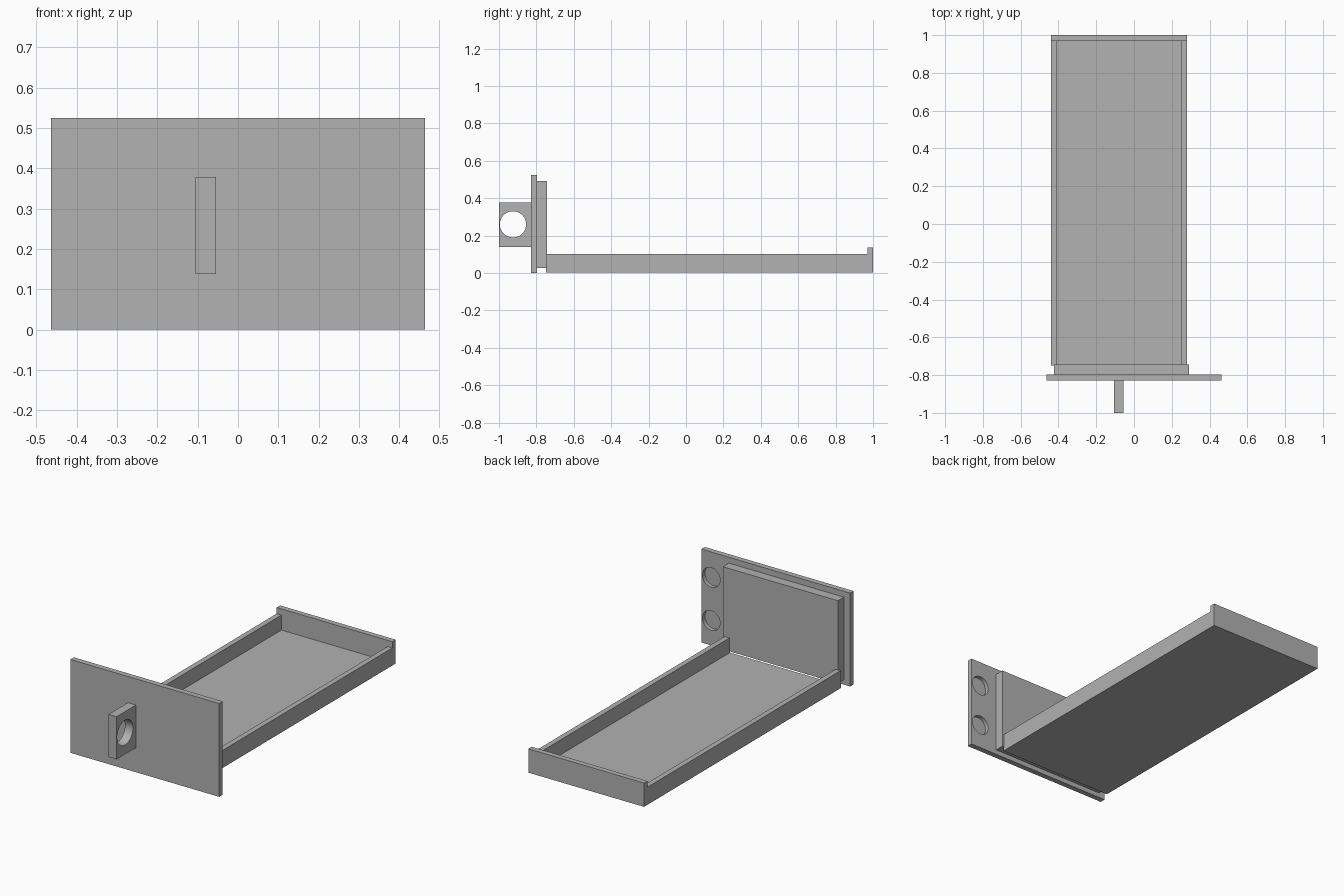
import bpy
import math

if "Cube" in bpy.data.objects:
    bpy.data.objects.remove(bpy.data.objects["Cube"], do_unlink=True)

grey = bpy.data.materials.new("plain grey")
grey.use_nodes = True
tone = (0.445, 0.445, 0.445, 1)
grey.diffuse_color = tone
grey.node_tree.nodes["Principled BSDF"].inputs["Base Color"].default_value = tone


def box(name, x, y, z):
    """Box from (low, high) ranges on each axis."""
    bpy.ops.mesh.primitive_cube_add(size=1)
    ob = bpy.context.object
    ob.name = name
    for v in ob.data.vertices:
        v.co = [sum(r) / 2 + c * (r[1] - r[0]) for r, c in zip((x, y, z), v.co)]
    ob.data.materials.append(grey)
    return ob


def bore(target, name, centre, radius, depth, rotation):
    """Cut a round hole through or into the target."""
    bpy.ops.mesh.primitive_cylinder_add(vertices=48, radius=radius, depth=depth,
                                        location=centre, rotation=rotation)
    cutter = bpy.context.object
    cutter.name = name
    cutter.data.materials.append(grey)
    mod = target.modifiers.new(name, 'BOOLEAN')
    mod.object = cutter
    mod.operation = 'DIFFERENCE'
    mod.solver = 'EXACT'
    bpy.context.view_layer.objects.active = target
    bpy.ops.object.modifier_apply(modifier=name)
    bpy.data.objects.remove(cutter, do_unlink=True)


def smooth(ob):
    bpy.ops.object.select_all(action='DESELECT')
    ob.select_set(True)
    bpy.context.view_layer.objects.active = ob
    bpy.ops.object.shade_smooth_by_angle(angle=math.radians(30))


# Front plate with two blind round recesses in its back
plate_back = -0.797
plate = box("front_plate", (-0.463, 0.463), (-0.828, plate_back), (0, 0.525))
for i, z in enumerate((0.14, 0.382)):
    bore(plate, f"recess_{i}", (0.401, plate_back, z), 0.055, 0.046,
         (math.pi / 2, 0, 0))
smooth(plate)

# Raised panel behind the plate
box("inner_panel", (-0.424, 0.291), (plate_back, -0.744), (0.027, 0.492))

# Pull tab with a finger hole
tab = box("pull_tab", (-0.105, -0.055), (-1, -0.828), (0.138, 0.378))
bore(tab, "finger_hole", (-0.08, -0.925, 0.26), 0.07, 0.2, (0, math.pi / 2, 0))
smooth(tab)

# Shallow tray: floor, two side walls and a taller back wall
left, right, front, back, low, wall = 0.281, -0.439, -0.749, 1, 0.003, 0.03
box("tray_floor", (right + wall, left - wall), (front, back - wall), (low, 0.018))
box("tray_left_wall", (left - wall, left), (front, back - wall), (low, 0.102))
box("tray_right_wall", (right, right + wall), (front, back - wall), (low, 0.102))
box("tray_back_wall", (right, left), (back - wall, back), (low, 0.137))
